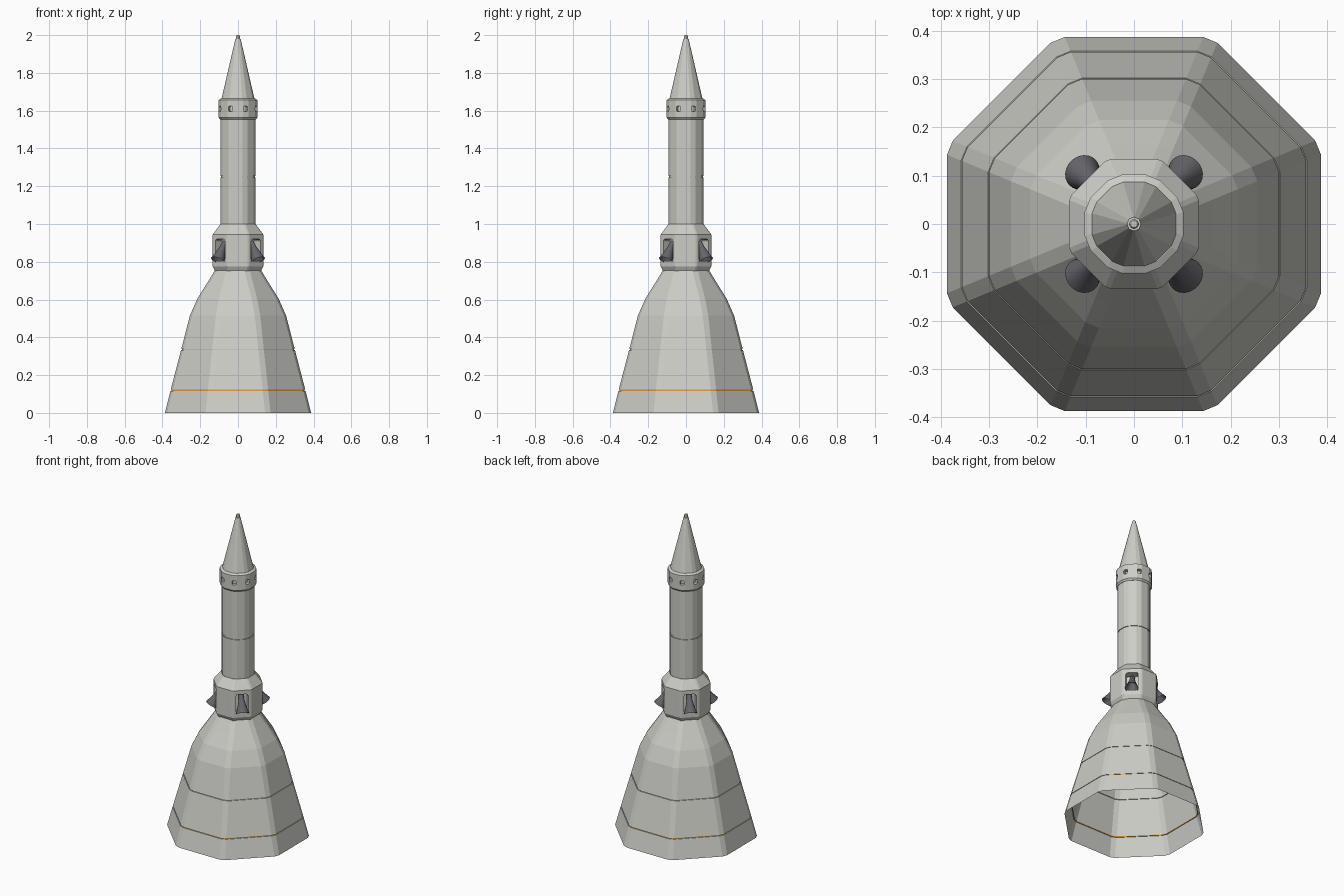
import bpy, bmesh, math
from mathutils import Vector, Matrix

if "Cube" in bpy.data.objects:
    bpy.data.objects.remove(bpy.data.objects["Cube"], do_unlink=True)


def material(name, rgb):
    m = bpy.data.materials.new(name)
    m.use_nodes = True
    m.diffuse_color = (*rgb, 1)
    bsdf = next(n for n in m.node_tree.nodes if n.type == 'BSDF_PRINCIPLED')
    bsdf.inputs["Base Color"].default_value = (*rgb, 1)
    bsdf.inputs["Roughness"].default_value = 0.7
    return m


HULL = material("pale hull grey", (0.61, 0.61, 0.57))
DARK = material("dark gunmetal", (0.13, 0.13, 0.145))
ORANGE = material("orange seam", (0.85, 0.38, 0.05))
TURN = math.tau / 8


def make(name, bm, *mats):
    bmesh.ops.recalc_face_normals(bm, faces=bm.faces)
    mesh = bpy.data.meshes.new(name)
    bm.to_mesh(mesh)
    bm.free()
    for m in mats:
        mesh.materials.append(m)
    ob = bpy.data.objects.new(name, mesh)
    bpy.context.collection.objects.link(ob)
    return ob


def ring(apothem, cut, z):
    """Octagon with a flat to the front and its corners clipped."""
    half = max(apothem * math.tan(TURN / 2) - cut, apothem * 0.1)
    return [Matrix.Rotation(k * TURN, 3, 'Z') @ Vector((apothem, s * half, z))
            for k in range(8) for s in (-1, 1)]


def loft(name, profile, cut, caps, *mats):
    """Join clipped octagons along a list of (apothem, height)."""
    bm = bmesh.new()
    rows = [[bm.verts.new(p) for p in ring(r, cut, z)] for r, z in profile]
    for a, b in zip(rows, rows[1:]):
        for i in range(16):
            j = (i + 1) % 16
            bm.faces.new((a[i], a[j], b[j], b[i]))
    if caps:
        bm.faces.new(rows[0])
        bm.faces.new(rows[-1])
    return make(name, bm, *mats)


def groove(r, z, slope=0.0):
    """Profile points of a shallow panel seam."""
    h, d = 0.003, 0.004
    return [(r + slope * h, z - h), (r - d, z - h), (r - d, z + h), (r - slope * h, z + h)]


def cutters(name, size, centre, start, count, bevel):
    """Rounded boxes in a circle, used to cut openings."""
    bm = bmesh.new()
    for k in range(count):
        part = bmesh.ops.create_cube(bm, size=1)["verts"]
        bmesh.ops.scale(bm, vec=size, verts=part)
        bmesh.ops.translate(bm, vec=centre, verts=part)
        bmesh.ops.rotate(bm, matrix=Matrix.Rotation(start + k * math.tau / count, 3, 'Z'),
                         verts=part)
    edges = []
    for e in bm.edges:
        d = e.verts[0].co - e.verts[1].co
        mid = (e.verts[0].co + e.verts[1].co).xy.normalized()
        if abs(d.z) < 1e-5 and abs(d.xy.normalized().dot(mid)) > 0.8:
            edges.append(e)
    bmesh.ops.bevel(bm, geom=edges, offset=bevel, segments=2, profile=0.5, affect='EDGES')
    ob = make(name, bm, HULL)
    ob.hide_render = True
    ob.hide_set(True)
    return ob


def carve(target, cutter):
    mod = target.modifiers.new("openings", 'BOOLEAN')
    mod.operation = 'DIFFERENCE'
    mod.solver = 'EXACT'
    mod.object = cutter
    bpy.context.view_layer.objects.active = target
    bpy.ops.object.modifier_apply(modifier=mod.name)
    bpy.data.objects.remove(cutter, do_unlink=True)


# Hollow bell skirt with two seams, the lower one orange
skirt = loft("bell_skirt",
             [(0.387, 0)] + groove(0.357, 0.12, 0.25) + groove(0.301, 0.335, 0.25)
             + [(0.255, 0.515), (0.215, 0.605), (0.165, 0.685), (0.122, 0.755)],
             0.017, False, HULL, ORANGE)
for f in skirt.data.polygons:
    if abs(f.center.z - 0.12) < 0.001:
        f.material_index = 1

# Thruster housing with four recessed bays on the diagonals
housing = loft("thruster_housing",
               [(0.121, 0.75), (0.134, 0.775), (0.134, 0.945), (0.093, 1.0)],
               0.006, True, HULL)
carve(housing, cutters("bay_cutter", (0.1, 0.072, 0.116), (0.135, 0, 0.862),
                       TURN, 4, 0.012))

# Tower shaft with one seam
loft("tower_shaft", [(0.093, 0.99)] + groove(0.093, 1.25) + [(0.093, 1.57)],
     0.016, True, HULL)

# Collar with a round-cornered port on every clipped corner
collar = loft("port_collar",
              [(0.094, 1.553), (0.102, 1.563), (0.102, 1.657), (0.088, 1.665)],
              0.017, True, HULL)
carve(collar, cutters("port_cutter", (0.05, 0.025, 0.028), (0.106, 0, 1.61),
                      TURN / 2, 8, 0.007))

# Nose cone and its small tip
loft("nose_cone", [(0.088, 1.66), (0.014, 1.98)], 0.014, True, HULL)
loft("nose_tip", [(0.010, 1.975), (0.010, 1.995), (0.007, 2.0)], 0.003, True, HULL)

# Four flared nozzles, pointing down and outward
throat, mouth = Vector((0.098, 0, 0.905)), Vector((0.151, 0, 0.808))
axis = mouth - throat
aim = axis.to_track_quat('Z', 'Y')
for k, side in enumerate(("back_left", "back_right", "front_right", "front_left")):
    bm = bmesh.new()
    rows = []
    for t, r in ((0, 0), (0, 0.014), (0.3, 0.017), (0.65, 0.026), (1, 0.038),
                 (0.97, 0.034), (0.5, 0.015), (0.4, 0)):
        row = []
        for i in range(24):
            a = i * math.tau / 24
            p = throat + axis * t + aim @ Vector((r * math.cos(a), r * math.sin(a), 0))
            row.append(bm.verts.new(Matrix.Rotation(TURN + k * 2 * TURN, 3, 'Z') @ p))
        rows.append(row)
    for a, b in zip(rows, rows[1:]):
        for i in range(24):
            bm.faces.new((a[i], a[i - 1], b[i - 1], b[i]))
    bmesh.ops.remove_doubles(bm, verts=bm.verts, dist=1e-5)
    nozzle = make(side + "_nozzle", bm, DARK)
    bpy.ops.object.select_all(action='DESELECT')
    nozzle.select_set(True)
    bpy.context.view_layer.objects.active = nozzle
    bpy.ops.object.shade_smooth_by_angle(angle=math.radians(40))
